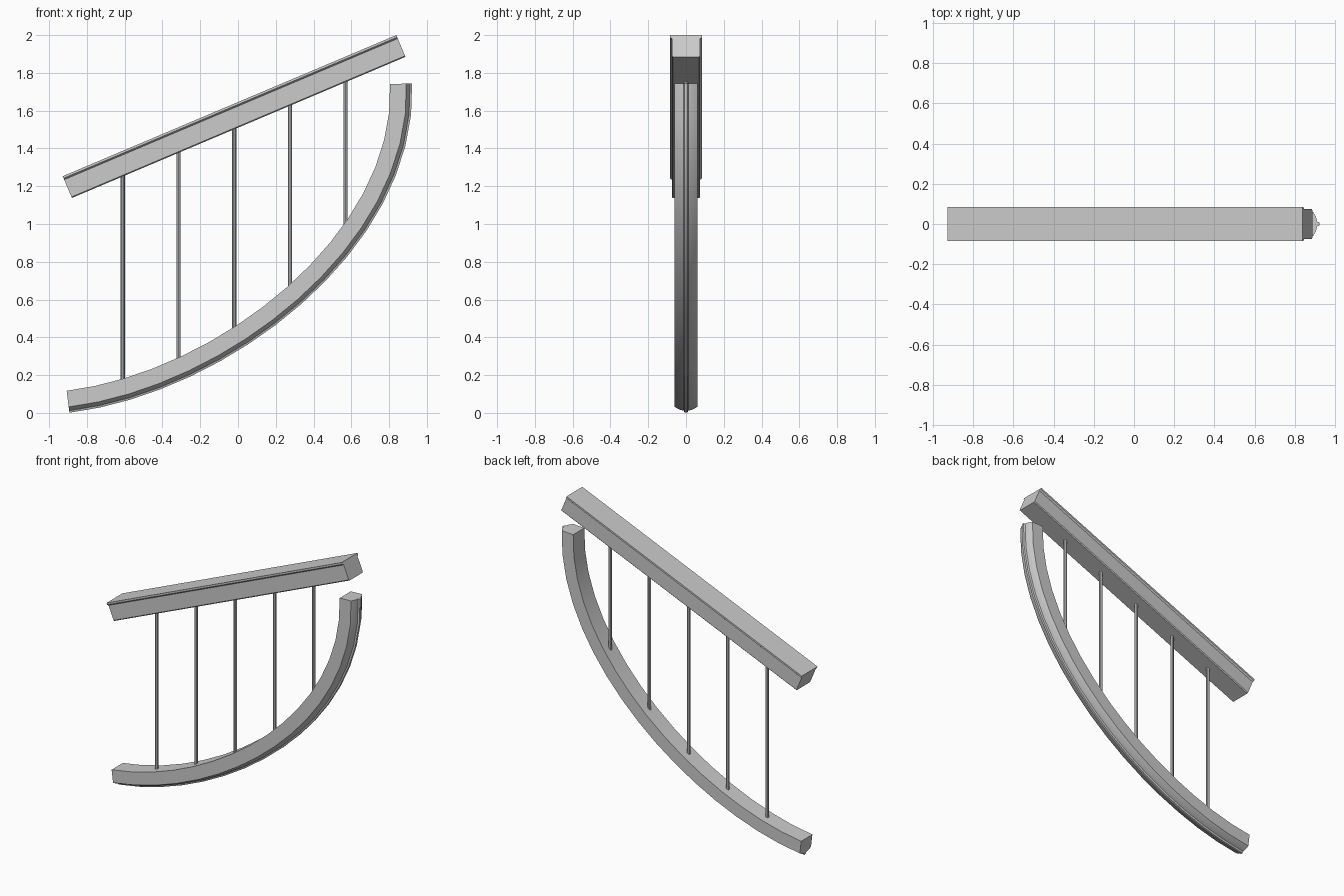
import bpy, bmesh, math
from mathutils import Vector

cube = bpy.data.objects.get("Cube")
if cube:
    bpy.data.objects.remove(cube, do_unlink=True)

grey = bpy.data.materials.new("light_grey")
grey.use_nodes = True
grey.diffuse_color = (0.6, 0.6, 0.6, 1)
grey.node_tree.nodes["Principled BSDF"].inputs["Base Color"].default_value = (0.6, 0.6, 0.6, 1)


def sweep(name, stations, profile):
    """Sweep a closed (y, depth) profile along (point, depth direction) stations."""
    bm = bmesh.new()
    rings = [[bm.verts.new(p + Vector((0, y, 0)) + n * d) for y, d in profile]
             for p, n in stations]
    for a, b in zip(rings, rings[1:]):
        for i in range(len(profile)):
            j = (i + 1) % len(profile)
            bm.faces.new((a[i], a[j], b[j], b[i]))
    bm.faces.new(rings[0])
    bm.faces.new(rings[-1])
    bmesh.ops.recalc_face_normals(bm, faces=bm.faces)
    mesh = bpy.data.meshes.new(name)
    bm.to_mesh(mesh)
    bm.free()
    obj = bpy.data.objects.new(name, mesh)
    bpy.context.collection.objects.link(obj)
    finish(obj)


def finish(obj):
    obj.data.materials.append(grey)
    bpy.ops.object.select_all(action='DESELECT')
    obj.select_set(True)
    bpy.context.view_layer.objects.active = obj
    bpy.ops.object.shade_smooth_by_angle(angle=math.radians(25))


def mirrored(half):
    return half + [(-y, d) for y, d in reversed(half)]


# Sloping handrail: wide cap over a narrower body, square-cut ends
low, high = Vector((-0.928, 0, 1.253)), Vector((0.838, 0, 2.0))
along = (high - low).normalized()
down = Vector((along.z, 0, -along.x))
rail = mirrored([(0.085, 0), (0.085, 0.012), (0.075, 0.02), (0.075, 0.119), (0.069, 0.125)])
sweep("handrail", [(low, down), (high, down)], rail)

# Curved lower beam: square inner side, moulded outer side with a narrow rib
p0, p1, p2, p3 = (Vector(v) for v in ((-0.907, 0, 0.117), (-0.113, 0, 0.215),
                                      (0.838, 0, 0.94), (0.805, 0, 1.74)))


def curve(t):
    s = 1 - t
    return p0 * s**3 + p1 * 3 * s * s * t + p2 * 3 * s * t * t + p3 * t**3


def outward(t):
    s = 1 - t
    d = ((p1 - p0) * s * s + (p2 - p1) * 2 * s * t + (p3 - p2) * t * t).normalized()
    return Vector((d.z, 0, -d.x))


steps = 16
beam = mirrored([(0.06, 0), (0.06, 0.086), (0.035, 0.1), (0.012, 0.106), (0.008, 0.117)])
sweep("curved_beam", [(curve(i / steps), outward(i / steps)) for i in range(steps + 1)], beam)

# Upright rods between the beam and the handrail
for k in range(5):
    x = -0.61 + 0.295 * k
    bottom = min((curve(i / 400) for i in range(401)), key=lambda p: abs(p.x - x)).z - 0.015
    top = low.z + (x - low.x) * along.z / along.x - 0.12
    bpy.ops.mesh.primitive_cylinder_add(vertices=8, radius=0.011, depth=top - bottom,
                                        location=(x, 0, (top + bottom) / 2))
    rod = bpy.context.object
    rod.name = f"upright_rod_{k + 1}"
    finish(rod)
